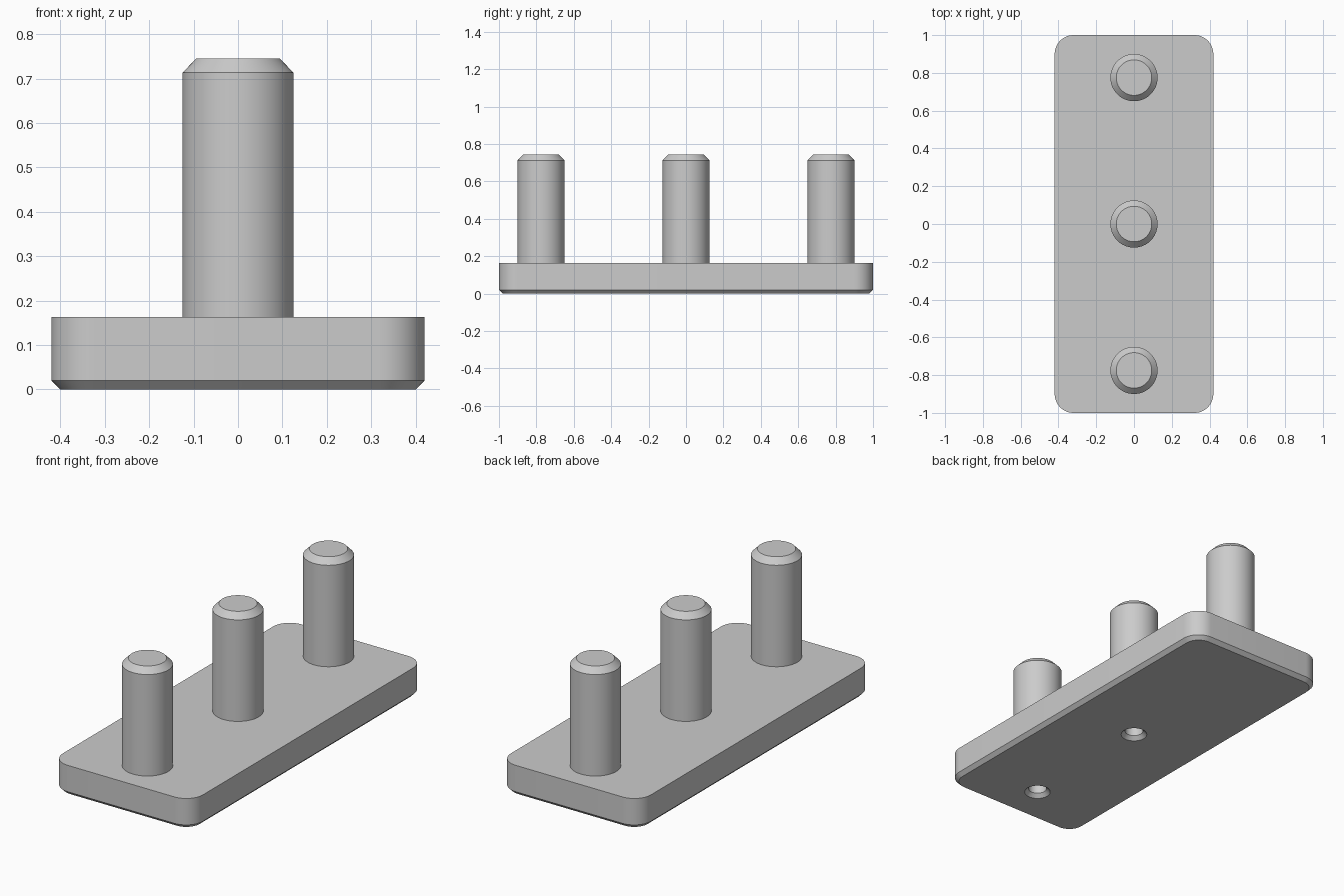
import bpy, bmesh, math

if "Cube" in bpy.data.objects:
    bpy.data.objects.remove(bpy.data.objects["Cube"])

HALF_X, HALF_Y, PLATE_TOP = 0.42, 1.0, 0.163
CORNER, CHAMFER = 0.10, 0.02
PIN_R, PIN_TIP_R, PIN_EDGE, PIN_TOP = 0.125, 0.094, 0.713, 0.745
HOLE_R, HOLE_MOUTH_R, HOLE_END = 0.046, 0.066, 0.42
SEG = 64

grey = bpy.data.materials.new("light grey")
grey.diffuse_color = (0.6, 0.6, 0.6, 1)
grey.use_nodes = True
grey.node_tree.nodes["Principled BSDF"].inputs["Base Color"].default_value = grey.diffuse_color


def add_object(name, bm):
    bmesh.ops.recalc_face_normals(bm, faces=bm.faces)
    mesh = bpy.data.meshes.new(name)
    bm.to_mesh(mesh)
    bm.free()
    mesh.materials.append(grey)
    obj = bpy.data.objects.new(name, mesh)
    bpy.context.collection.objects.link(obj)
    return obj


def select(obj):
    bpy.ops.object.select_all(action='DESELECT')
    obj.select_set(True)
    bpy.context.view_layer.objects.active = obj


def smooth(obj):
    select(obj)
    bpy.ops.object.shade_smooth_by_angle(angle=math.radians(30))


def loft(bm, rings, cap_start, cap_end):
    """Bridge equal-length rings of points, closing the ends on request."""
    loops = [[bm.verts.new(p) for p in ring] for ring in rings]
    n = len(loops[0])
    for a, b in zip(loops, loops[1:]):
        for i in range(n):
            j = (i + 1) % n
            bm.faces.new((a[i], a[j], b[j], b[i]))
    if cap_start:
        bm.faces.new(loops[0][::-1])
    if cap_end:
        bm.faces.new(loops[-1])


def circle(r, z):
    return [(r * math.cos(2 * math.pi * i / SEG), r * math.sin(2 * math.pi * i / SEG), z)
            for i in range(SEG)]


def turned(name, profile, y, cap_start=True):
    bm = bmesh.new()
    loft(bm, [circle(r, z) for r, z in profile], cap_start, True)
    obj = add_object(name, bm)
    obj.location.y = y
    return obj


def rounded_rectangle(inset, z, steps=12):
    r = CORNER - inset
    points = []
    for k, (sx, sy) in enumerate(((1, 1), (-1, 1), (-1, -1), (1, -1))):
        for i in range(steps + 1):
            a = math.pi / 2 * (k + i / steps)
            points.append((sx * (HALF_X - CORNER) + r * math.cos(a),
                           sy * (HALF_Y - CORNER) + r * math.sin(a), z))
    return points


# Base plate with rounded corners and a chamfered underside
bm = bmesh.new()
loft(bm, [rounded_rectangle(CHAMFER, 0), rounded_rectangle(0, CHAMFER),
          rounded_rectangle(0, PLATE_TOP)], True, True)
plate = add_object("base_plate", bm)

# Pins with chamfered tips; the front and middle ones are bored from below
outside = [(PIN_R, PLATE_TOP), (PIN_R, PIN_EDGE), (PIN_TIP_R, PIN_TOP)]
bore = [(HOLE_R, HOLE_END), (HOLE_R, PLATE_TOP)]
for name, y, bored in (("front_pin", -0.775, True), ("middle_pin", 0, True),
                       ("back_pin", 0.775, False)):
    smooth(turned(name, bore + outside if bored else outside, y))
    if not bored:
        continue
    # Countersunk hole through the plate
    cutter = turned("hole_cutter", [(HOLE_MOUTH_R + 0.02, -0.02), (HOLE_R, 0.02),
                                    (HOLE_R, 0.3)], y)
    cutter.hide_render = True
    bpy.context.view_layer.update()
    cut = plate.modifiers.new("hole", 'BOOLEAN')
    cut.operation = 'DIFFERENCE'
    cut.solver = 'EXACT'
    cut.object = cutter
    select(plate)
    bpy.ops.object.modifier_apply(modifier=cut.name)
    bpy.data.objects.remove(cutter)
smooth(plate)
